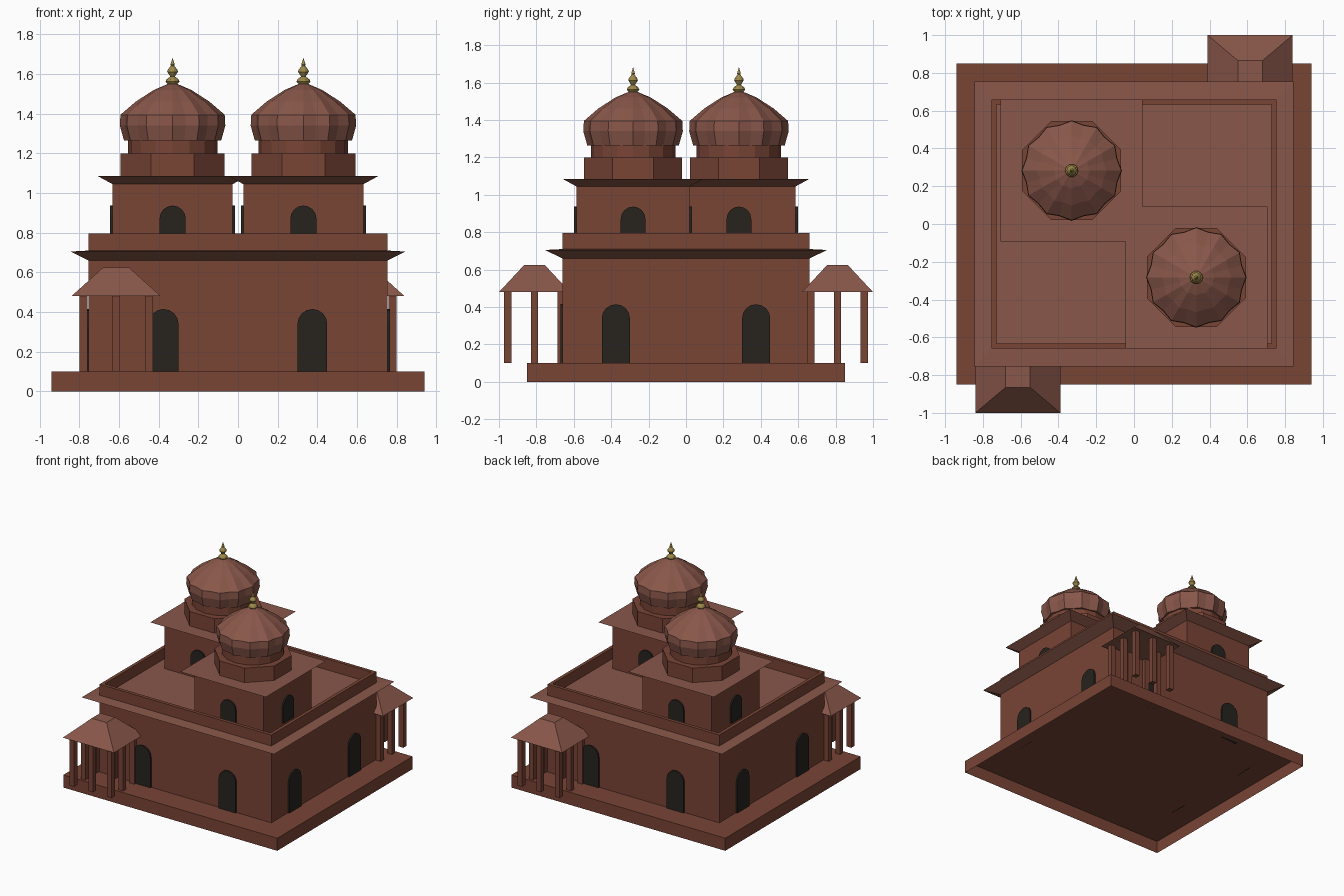
import bpy, bmesh
from math import sin, cos, pi

if "Cube" in bpy.data.objects:
    bpy.data.objects.remove(bpy.data.objects["Cube"])


def material(name, rgb):
    m = bpy.data.materials.new(name)
    m.diffuse_color = (*rgb, 1)
    m.use_nodes = True
    m.node_tree.nodes["Principled BSDF"].inputs["Base Color"].default_value = m.diffuse_color
    return m


BRICK = material("brick", (0.19, 0.058, 0.036))
ROOF = material("roof_stone", (0.25, 0.095, 0.068))
DARK = material("opening_dark", (0.02, 0.017, 0.013))
GOLD = material("gold", (0.34, 0.25, 0.07))


def finish(name, bm, *mats):
    bmesh.ops.recalc_face_normals(bm, faces=bm.faces)
    me = bpy.data.meshes.new(name)
    bm.to_mesh(me)
    bm.free()
    for m in mats:
        me.materials.append(m)
    ob = bpy.data.objects.new(name, me)
    bpy.context.collection.objects.link(ob)
    return ob


def add_loft(bm, rings):
    """Skin a stack of equally sized point rings and cap both ends."""
    vs = [[bm.verts.new(p) for p in r] for r in rings]
    n = len(vs[0])
    for a, b in zip(vs, vs[1:]):
        for i in range(n):
            j = (i + 1) % n
            bm.faces.new((a[i], a[j], b[j], b[i]))
    return bm.faces.new(vs[0][::-1]), bm.faces.new(vs[-1])


def rect(cx, cy, hx, hy, z):
    return [(cx - hx, cy - hy, z), (cx + hx, cy - hy, z),
            (cx + hx, cy + hy, z), (cx - hx, cy + hy, z)]


def block(name, cx, cy, lower, upper, z0, z1, mat):
    """Box or frustum; lower and upper are half sizes."""
    bm = bmesh.new()
    add_loft(bm, [rect(cx, cy, *lower, z0), rect(cx, cy, *upper, z1)])
    return finish(name, bm, mat)


def turned(name, cx, cy, profile, n, mat, lobe=0.0, phase=0.0):
    """Round part from (radius, z) pairs; lobe pulls in every second column."""
    bm = bmesh.new()
    rings = []
    for r, z in profile:
        ring = []
        for i in range(n):
            a, q = phase + 2 * pi * i / n, r * (1 - lobe * (i % 2))
            ring.append((cx + q * cos(a), cy + q * sin(a), z))
        rings.append(ring)
    add_loft(bm, rings)
    return finish(name, bm, mat)


def arch(name, x, y, turn, w, z0, z1, depth=0.012):
    """Round-headed dark panel; turn = quarter turns of the facing, 0 = front."""
    h = w / 2
    pts = [(-h, z0), (h, z0)]
    pts += [(h * cos(pi * i / 8), z1 - h + h * sin(pi * i / 8)) for i in range(9)]
    c, s = cos(turn * pi / 2), sin(turn * pi / 2)
    bm = bmesh.new()
    add_loft(bm, [[(x + u * c - d * s, y + u * s + d * c, z) for u, z in pts]
                  for d in (depth, -depth)])
    return finish(name, bm, DARK)


# Plinth, hollow underneath
bm = bmesh.new()
bottom, _ = add_loft(bm, [rect(0, 0, 0.94, 0.85, 0), rect(0, 0, 0.94, 0.85, 0.1)])
finish("plinth", bm, BRICK)
me = bpy.data.objects["plinth"].data
bm = bmesh.new()
bm.from_mesh(me)
bmesh.ops.delete(bm, geom=[f for f in bm.faces if f.calc_center_median().z < 0.01],
                 context='FACES_ONLY')
bm.to_mesh(me)
bm.free()

# Main hall with parapet and sunken roof deck
BX, BY, P = 0.755, 0.66, 0.027
bm = bmesh.new()
_, deck = add_loft(bm, [rect(0, 0, BX, BY, 0.1), rect(0, 0, BX, BY, 0.797),
                        rect(0, 0, BX - P, BY - P, 0.797),
                        rect(0, 0, BX - P, BY - P, 0.71)])
deck.material_index = 1
finish("main_hall", bm, BRICK, ROOF)

# Main eave, a ring flaring upward around the walls
bm = bmesh.new()
rings = [rect(0, 0, BX, BY, 0.66), rect(0, 0, 0.845, 0.755, 0.705),
         rect(0, 0, BX, BY, 0.71)]
caps = add_loft(bm, rings)
bmesh.ops.delete(bm, geom=list(caps), context='FACES_ONLY')
finish("main_eave", bm, ROOF)

# Doorways, two on each wall
for s in (-1, 1):
    for t, (x, y) in enumerate([(s * 0.375, -BY), (BX, s * 0.375),
                                (s * 0.375, BY), (-BX, s * 0.375)]):
        arch("doorway", x, y, t, 0.15, 0.1, 0.415)

# Two domed towers on opposite corners of the roof
DOME = [(0.245, 1.265), (0.266, 1.34), (0.263, 1.395), (0.185, 1.462),
        (0.095, 1.52), (0.02, 1.552)]
FINIAL = [(0.02, 1.545), (0.035, 1.562), (0.03, 1.574), (0.011, 1.588),
          (0.027, 1.612), (0.024, 1.622), (0.009, 1.642), (0.01, 1.65), (0.001, 1.68)]
for s in (-1, 1):
    cx, cy, h = 0.33 * s, -0.283 * s, 0.303
    block("tower", cx, cy, (h, h), (h, h), 0.71, 1.07, BRICK)
    block("tower_eave", cx, cy, (h, h), (0.376, 0.376), 1.045, 1.085, ROOF)
    for t, (dx, dy) in enumerate([(0, -h), (h, 0), (0, h), (-h, 0)]):
        arch("tower_window", cx + dx, cy + dy, t, 0.132, 0.74, 0.937)
    turned("drum", cx, cy, [(0.284, 1.08), (0.284, 1.2)], 8, BRICK, phase=pi / 8)
    turned("dome_neck", cx, cy, [(0.226, 1.2), (0.226, 1.27)], 16, BRICK)
    turned("ribbed_dome", cx, cy, DOME, 24, ROOF, lobe=0.06)
    turned("finial", cx, cy, FINIAL, 10, GOLD)

# Two pillared porches, front left and back right
for s in (-1, 1):
    cx, cy = 0.615 * s, 0.81 * s
    block("porch_roof", cx, cy, (0.225, 0.19), (0.065, 0.055), 0.48, 0.625, ROOF)
    for i in (-1, 0, 1):
        for j in (-1, 0, 1):
            if i or j:
                block("porch_pillar", cx + 0.165 * i, cy + 0.142 * j,
                      (0.02, 0.02), (0.02, 0.02), 0.1, 0.485, BRICK)
